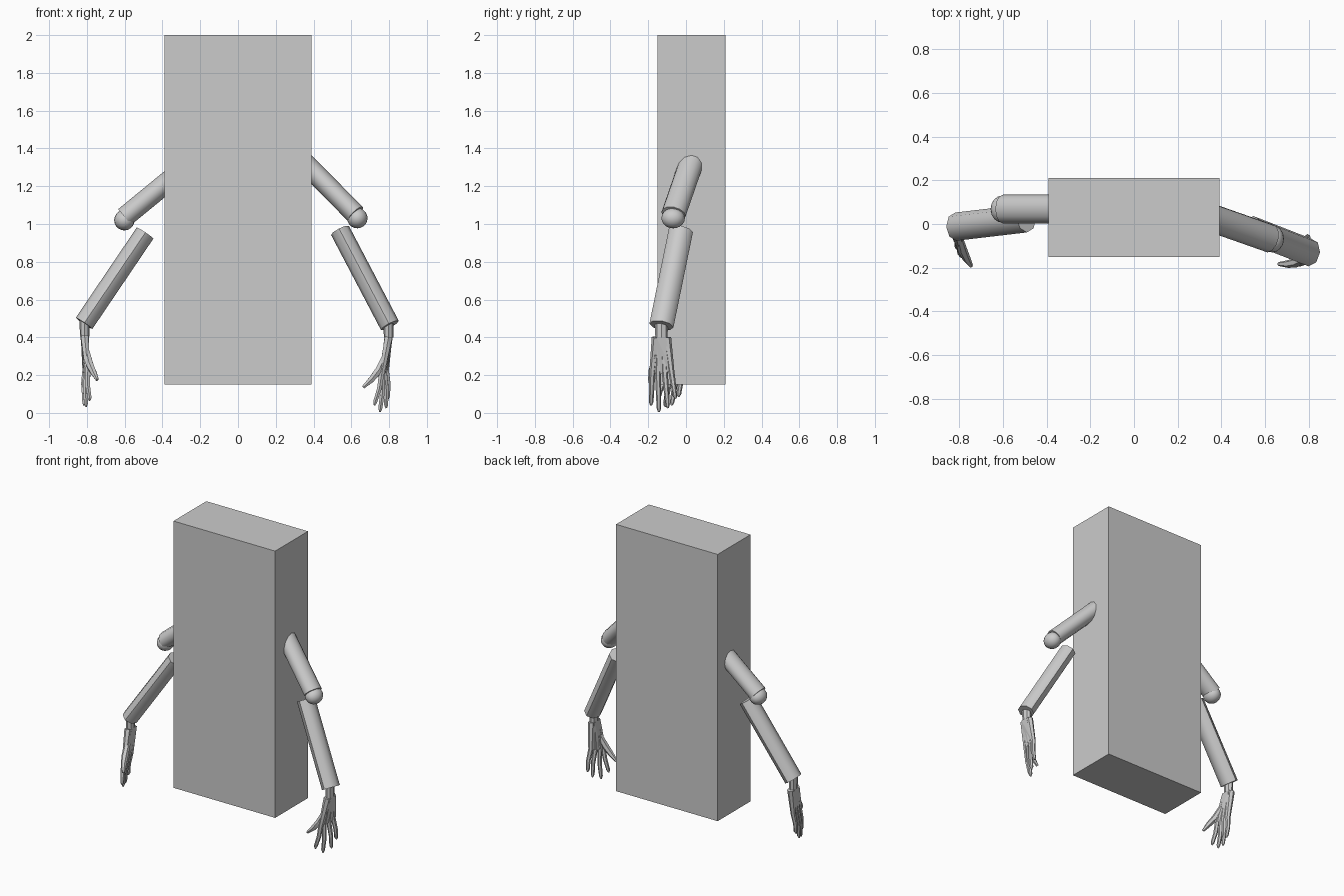
import bpy, bmesh, math
from mathutils import Vector, Matrix

if "Cube" in bpy.data.objects:
    bpy.data.objects.remove(bpy.data.objects["Cube"])


def finish(name, bm, smooth=None):
    bmesh.ops.recalc_face_normals(bm, faces=bm.faces)
    me = bpy.data.meshes.new(name)
    bm.to_mesh(me)
    bm.free()
    ob = bpy.data.objects.new(name, me)
    bpy.context.collection.objects.link(ob)
    if smooth:
        bpy.context.view_layer.objects.active = ob
        ob.select_set(True)
        bpy.ops.object.shade_smooth_by_angle(angle=math.radians(smooth))
        ob.select_set(False)
    return ob


def tube(bm, path, radii, sides, stretch=1.0):
    """Capped tube through the points; section is stretched towards y."""
    pts = [Vector(p) for p in path]
    rings = []
    for i, p in enumerate(pts):
        axis = (pts[min(i + 1, len(pts) - 1)] - pts[max(i - 1, 0)]).normalized()
        side = Vector((0, 1, 0))
        side = (side - axis * side.dot(axis)).normalized()
        other = axis.cross(side)
        ring = []
        for k in range(sides):
            a = 2 * math.pi * k / sides
            ring.append(bm.verts.new(p + radii[i] * (side * stretch * math.cos(a) + other * math.sin(a))))
        rings.append(ring)
    for a, b in zip(rings, rings[1:]):
        for k in range(sides):
            n = (k + 1) % sides
            bm.faces.new((a[k], a[n], b[n], b[k]))
    bm.faces.new(rings[0])
    bm.faces.new(rings[-1])


def limb(name, path, r, sides):
    bm = bmesh.new()
    tube(bm, path, [r] * len(path), sides, 1.22)
    finish(name, bm, 50)


def hand(name, wrist, knuckles, tips, thumb):
    w = Vector(wrist)
    top = w - Vector((0, 0, 0.05))
    bm = bmesh.new()
    # wrist stem
    tube(bm, [w + Vector((0, 0, 0.04)), top], [0.027, 0.025], 8, 1.3)
    # metacarpals and fingers
    for i, (k, t) in enumerate(zip(knuckles, tips)):
        k, t = Vector(k), Vector(t)
        start = top + Vector((0, (i - 1.5) * 0.019, 0))
        mid = k.lerp(t, 0.5) + Vector((0.006 if w.x > 0 else -0.006, 0, 0))
        tube(bm, [start, k, mid, k.lerp(t, 0.9), t], [0.023, 0.016, 0.014, 0.012, 0.005], 6)
    # thumb
    tube(bm, thumb, [0.018, 0.022, 0.018, 0.009], 6)
    finish(name, bm, 30)
    # thin palm web joining the wrist to the knuckles
    bm = bmesh.new()
    for p, r in [(top + Vector((0, s * 0.025, 0)), 0.022) for s in (-1, 1)] + \
                [(Vector(k), 0.009) for k in knuckles]:
        for s in (-1, 1):
            bm.verts.new(p + Vector((s * r, 0, 0)))
    bmesh.ops.convex_hull(bm, input=bm.verts)
    finish(name + "_palm", bm)


# torso block
bm = bmesh.new()
bmesh.ops.create_cube(bm, size=1, matrix=Matrix.Translation((0, 0.03, 1.075))
                      @ Matrix.Diagonal((0.78, 0.36, 1.85, 1)))
finish("body", bm)

# arms: the two sides are posed differently
arms = {
    "right": dict(
        upper=[(0.30, 0.047, 1.378), (0.622, -0.066, 1.052)],
        elbow=(0.632, -0.068, 1.031),
        fore=[(0.54, -0.027, 0.966), (0.804, -0.130, 0.463)],
        wrist=(0.797, -0.130, 0.45),
        knuckles=[(0.762, -0.178, 0.215), (0.765, -0.148, 0.205), (0.775, -0.112, 0.21), (0.785, -0.078, 0.225)],
        tips=[(0.722, -0.185, 0.04), (0.752, -0.143, 0.004), (0.785, -0.096, 0.025), (0.795, -0.056, 0.075)],
        thumb=[(0.785, -0.155, 0.31), (0.745, -0.176, 0.225), (0.705, -0.183, 0.175), (0.662, -0.183, 0.135)]),
    "left": dict(
        upper=[(-0.30, 0.068, 1.283), (-0.60, 0.068, 1.037)],
        elbow=(-0.602, 0.068, 1.02),
        fore=[(-0.492, 0.026, 0.952), (-0.815, -0.012, 0.474)],
        wrist=(-0.812, -0.017, 0.455),
        knuckles=[(-0.795, -0.108, 0.225), (-0.80, -0.080, 0.21), (-0.805, -0.050, 0.21), (-0.81, -0.018, 0.225)],
        tips=[(-0.785, -0.150, 0.065), (-0.805, -0.112, 0.033), (-0.815, -0.076, 0.04), (-0.815, -0.040, 0.085)],
        thumb=[(-0.80, -0.065, 0.32), (-0.785, -0.118, 0.255), (-0.765, -0.160, 0.215), (-0.745, -0.192, 0.175)]),
}
for side, a in arms.items():
    limb(side + "_upper_arm", a["upper"], 0.054, 12)
    bm = bmesh.new()
    bmesh.ops.create_uvsphere(bm, u_segments=16, v_segments=10, radius=0.054,
                              matrix=Matrix.Translation(a["elbow"]) @ Matrix.Diagonal((1, 1.15, 1, 1)))
    finish(side + "_elbow", bm, 50)
    limb(side + "_forearm", a["fore"], 0.053, 8)
    hand(side + "_hand", a["wrist"], a["knuckles"], a["tips"], a["thumb"])
